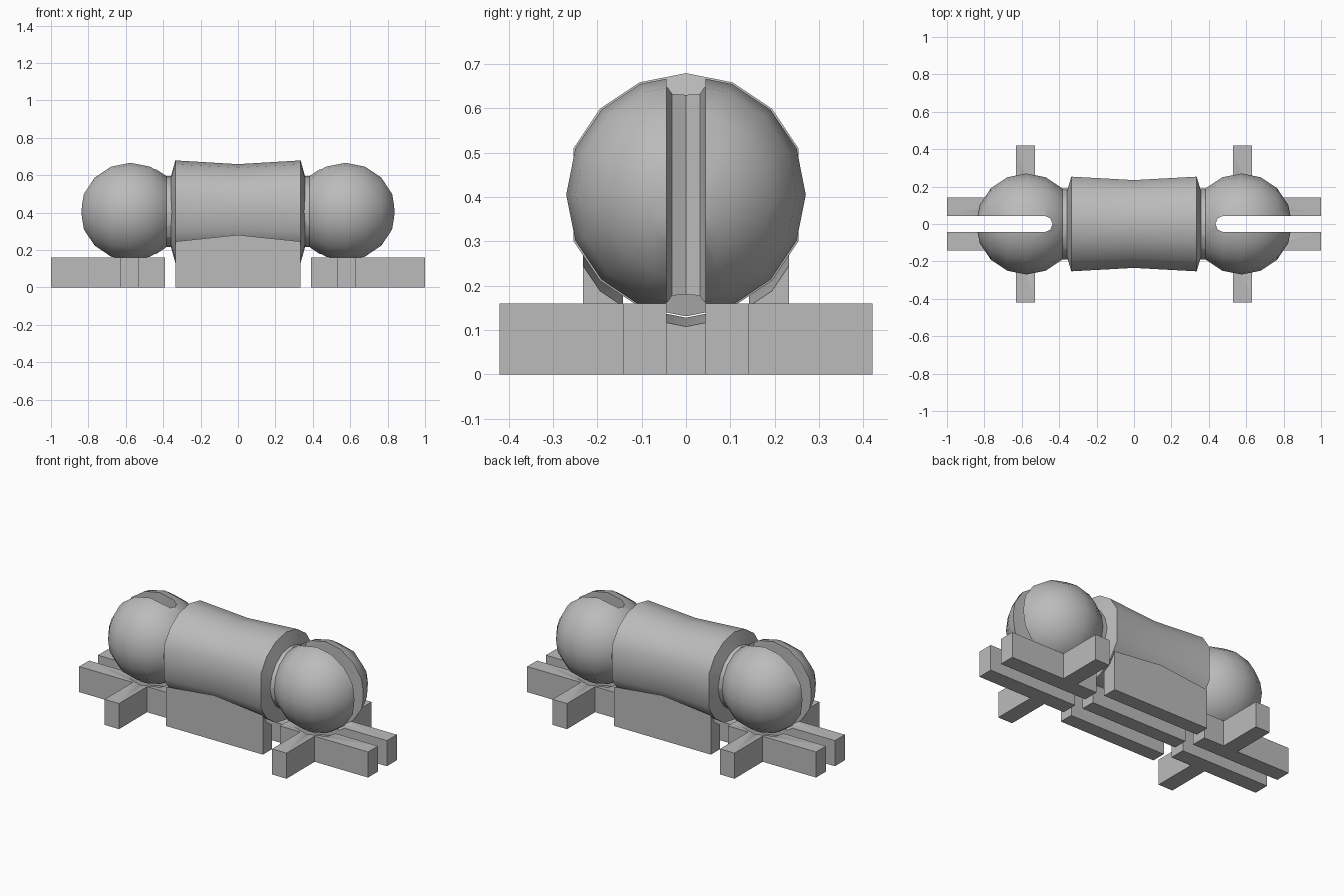
import bpy, bmesh, math
from mathutils import Matrix

cube = bpy.data.objects.get("Cube")
if cube:
    bpy.data.objects.remove(cube, do_unlink=True)

grey = bpy.data.materials.new("plain_grey")
grey.use_nodes = True
grey.diffuse_color = (0.5, 0.5, 0.5, 1)
grey.node_tree.nodes["Principled BSDF"].inputs["Base Color"].default_value = (0.5, 0.5, 0.5, 1)

SIDES = 16
AXIS_Z = 0.405      # height of the dumbbell's axis
GAP = 0.023         # drop of the cradles below the body
BALL_X, BALL_R = 0.575, 0.27
BASE_H = 0.16


def finish(name, bm):
    bmesh.ops.recalc_face_normals(bm, faces=bm.faces)
    mesh = bpy.data.meshes.new(name)
    bm.to_mesh(mesh)
    bm.free()
    mesh.materials.append(grey)
    obj = bpy.data.objects.new(name, mesh)
    bpy.context.collection.objects.link(obj)
    return obj


def lathe(name, profile, z, flat_sided=False):
    """Turn (x, radius) points about the x axis; flat_sided omits the side corners."""
    bm = bmesh.new()
    steps = [i for i in range(SIDES) if not (flat_sided and i % 8 == 4)]
    rings = []
    for x, r in profile:
        angles = [math.tau * i / SIDES for i in steps]
        rings.append([bm.verts.new((x, r * math.sin(a), z + r * math.cos(a))) for a in angles])
    for a, b in zip(rings, rings[1:]):
        for i in range(len(a)):
            bm.faces.new((a[i - 1], a[i], b[i], b[i - 1]))
    bm.faces.new(rings[0])
    bm.faces.new(rings[-1])
    return finish(name, bm)


def ball(name, x, z):
    bm = bmesh.new()
    bmesh.ops.create_uvsphere(bm, u_segments=SIDES, v_segments=SIDES // 2, radius=BALL_R)
    turn = Matrix.Translation((x, 0, z)) @ Matrix.Rotation(math.pi / 2, 4, "Y")
    bmesh.ops.transform(bm, matrix=turn, verts=bm.verts)
    return finish(name, bm)


def prism(name, outline, z0, z1):
    bm = bmesh.new()
    face = bm.faces.new([bm.verts.new((x, y, z0)) for x, y in outline])
    top = bmesh.ops.extrude_face_region(bm, geom=[face])["geom"]
    verts = [v for v in top if isinstance(v, bmesh.types.BMVert)]
    bmesh.ops.translate(bm, vec=(0, 0, z1 - z0), verts=verts)
    return finish(name, bm)


def combine(obj, other, operation):
    """Apply a boolean and discard the second object."""
    other.hide_render = True
    mod = obj.modifiers.new("combine", "BOOLEAN")
    mod.operation, mod.object, mod.solver = operation, other, "EXACT"
    bpy.context.view_layer.objects.active = obj
    bpy.ops.object.modifier_apply(modifier=mod.name)
    bpy.data.objects.remove(other, do_unlink=True)


def barrel(name, z):
    profile = [(-0.358, 0.19), (-0.335, 0.274), (0, 0.254), (0.335, 0.274), (0.358, 0.19)]
    return lathe(name, profile, z, flat_sided=True)


# Dumbbell body: waisted barrel, necks and slotted balls
body = barrel("dumbbell_body", AXIS_Z)
for s in (-1, 1):
    neck = lathe("neck", [(s * 0.3, 0.19), (s * 0.5, 0.19)], AXIS_Z)
    end = ball("ball", s * BALL_X, AXIS_Z)
    combine(end, neck, "UNION")
    # slot with a rounded inner end
    arc = [math.radians(d) for d in (90, 135, 180, 225, 270)]
    outline = [(s * (0.479 + 0.044 * math.cos(a)), 0.044 * math.sin(a)) for a in arc]
    outline += [(s * 1.1, -0.044), (s * 1.1, 0.044)]
    combine(end, prism("slot_cutter", outline, 0, 1), "DIFFERENCE")
    combine(body, end, "UNION")
parts = [body]

# Three cradle walls under the barrel
for name, y0, y1 in (("right_cradle_wall", -0.232, -0.142),
                     ("middle_cradle_wall", -0.044, 0.044),
                     ("left_cradle_wall", 0.142, 0.232)):
    wall = prism(name, [(-0.335, y0), (0.335, y0), (0.335, y1), (-0.335, y1)], 0, 0.3)
    combine(wall, barrel("barrel_cutter", AXIS_Z - GAP), "DIFFERENCE")
    parts.append(wall)

# Four end rails, each with a side arm, hollowed for the balls
rail_plan = [(0.39, 0.044), (1, 0.044), (1, 0.142), (0.63, 0.142),
             (0.63, 0.42), (0.53, 0.42), (0.53, 0.142), (0.39, 0.142)]
for sx, side in ((-1, "right"), (1, "left")):
    for sy, depth in ((-1, "front"), (1, "back")):
        plan = [(sx * x, sy * y) for x, y in rail_plan]
        rail = prism(f"{depth}_{side}_rail", plan, 0, BASE_H)
        combine(rail, ball("ball_cutter", sx * BALL_X, AXIS_Z - GAP), "DIFFERENCE")
        parts.append(rail)

# Smooth the round surfaces and keep the hard edges
for obj in bpy.context.view_layer.objects:
    obj.select_set(obj in parts)
bpy.context.view_layer.objects.active = body
bpy.ops.object.shade_smooth_by_angle(angle=math.radians(40))
